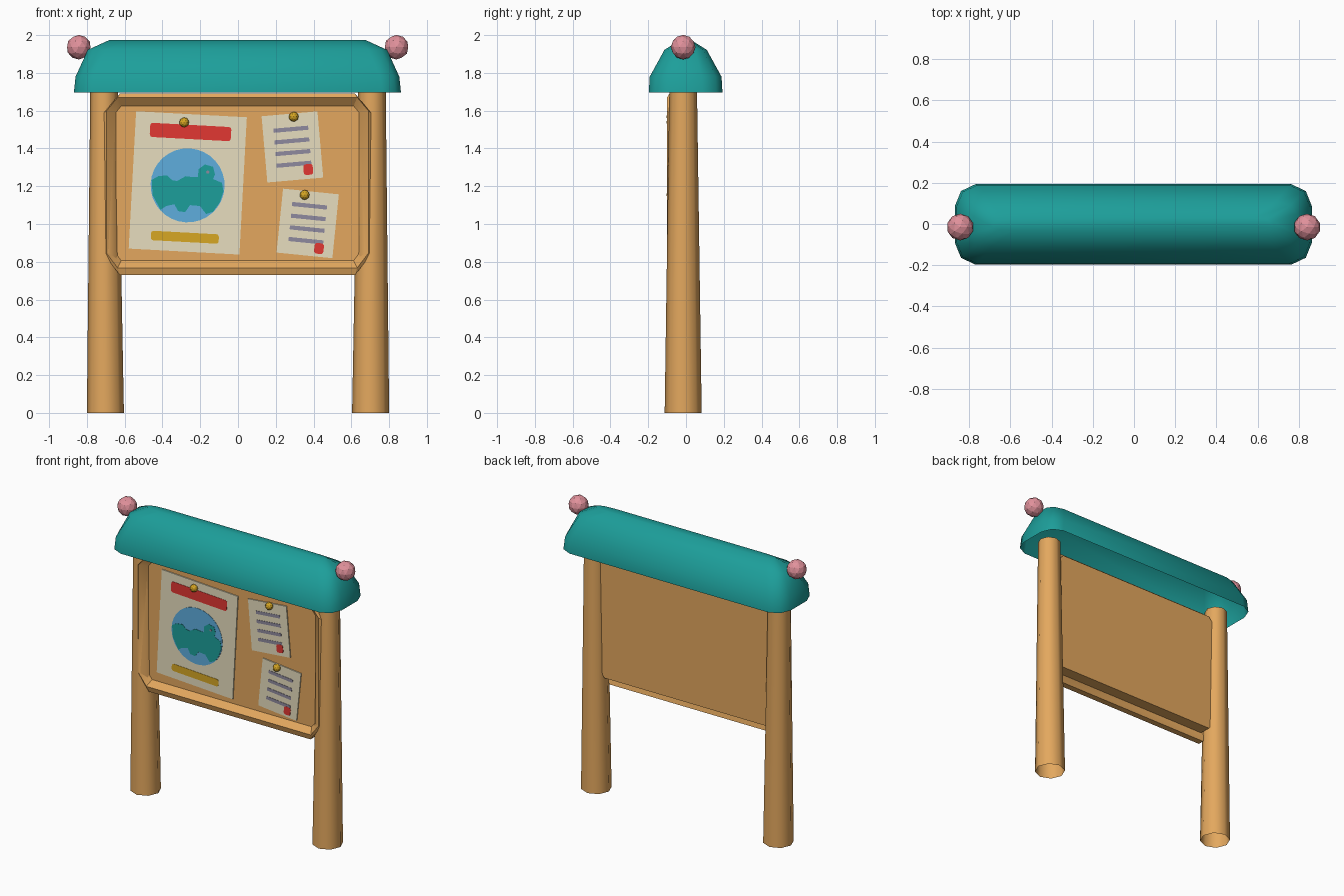
import bpy, bmesh, math
from math import radians, sin, cos, pi

if "Cube" in bpy.data.objects:
    bpy.data.objects.remove(bpy.data.objects["Cube"])


def material(name, col):
    m = bpy.data.materials.new(name)
    m.diffuse_color = (*col, 1)
    m.use_nodes = True
    m.node_tree.nodes["Principled BSDF"].inputs["Base Color"].default_value = m.diffuse_color
    return m


WOOD = material("warm wood", (0.77, 0.39, 0.112))
TEAL = material("teal", (0.012, 0.345, 0.325))
PINK = material("pink", (0.75, 0.283, 0.328))
CREAM = material("cream paper", (0.8, 0.73, 0.52))
RED = material("red", (0.76, 0.038, 0.032))
BLUE = material("sky blue", (0.112, 0.42, 0.73))
GOLD = material("gold", (0.68, 0.385, 0.017))
GREY = material("grey violet", (0.275, 0.254, 0.342))


def finish(bm, name, mat, smooth=None):
    bmesh.ops.recalc_face_normals(bm, faces=bm.faces)
    me = bpy.data.meshes.new(name)
    bm.to_mesh(me)
    bm.free()
    me.materials.append(mat)
    if smooth:
        me.shade_smooth()
        me.set_sharp_from_angle(angle=radians(smooth))
    ob = bpy.data.objects.new(name, me)
    bpy.context.collection.objects.link(ob)
    return ob


def loft(name, rings, mat, smooth=None, caps=(True, True), cyclic=False):
    """Skin a list of rings that have equal point counts."""
    bm = bmesh.new()
    vs = [[bm.verts.new(p) for p in r] for r in rings]
    n = len(vs[0])
    pairs = list(zip(vs, vs[1:])) + ([(vs[-1], vs[0])] if cyclic else [])
    for a, b in pairs:
        for i in range(n):
            j = (i + 1) % n
            bm.faces.new((a[i], a[j], b[j], b[i]))
    if not cyclic:
        if caps[0]:
            bm.faces.new(vs[0])
        if caps[1]:
            bm.faces.new(vs[-1])
    return finish(bm, name, mat, smooth)


def ball(name, loc, r, mat):
    bm = bmesh.new()
    bmesh.ops.create_icosphere(bm, subdivisions=2, radius=r)
    bmesh.ops.translate(bm, verts=bm.verts, vec=loc)
    return finish(bm, name, mat)


def circle(x, z, r, n=32):
    return [(x + r * cos(2 * pi * i / n), z + r * sin(2 * pi * i / n)) for i in range(n)]


def round_rect(x, z, w, h, r):
    pts = []
    for k, (sx, sz) in enumerate(((1, 1), (-1, 1), (-1, -1), (1, -1))):
        for i in range(4):
            a = pi / 2 * (k + i / 3)
            pts.append((x + sx * (w / 2 - r) + r * cos(a), z + sz * (h / 2 - r) + r * sin(a)))
    return pts


def plate(name, pts, mat, y0, y1, at=(0, 0), turn=0):
    """Thin sheet facing -y, drawn in local x,z, then turned and placed."""
    c, s = cos(radians(turn)), sin(radians(turn))
    p = [(at[0] + x * c - z * s, at[1] + x * s + z * c) for x, z in pts]
    return loft(name, [[(x, y, z) for x, z in p] for y in (y0, y1)], mat)


# posts: tapered open tubes, leaning very slightly outward
for side, s in (("left", -1), ("right", 1)):
    rings = []
    for z, x, r in ((0, 0.702, 0.098), (1.72, 0.709, 0.073)):
        rings.append([(s * x + r * px, -0.015 + r * py, z) for px, py in circle(0, 0, 1, 8)])
    loft(side + "_post", rings, WOOD, 60, caps=(False, True))


# roof: hollow hood lofted from rounded plan outlines
def plan(a, b, z):
    q = [(a, b * 0.45), (a - 0.03, b * 0.83), (a - 0.1, b)]
    q += [(-x, y) for x, y in reversed(q)]
    q += [(x, -y) for x, y in reversed(q)]
    return [(x - 0.003, y - 0.002, z) for x, y in q]


loft("roof", [plan(0.866, 0.195, 1.695), plan(0.857, 0.19, 1.78), plan(0.792, 0.112, 1.922),
              plan(0.68, 0.03, 1.973)], TEAL, 70, caps=(False, True))

# roof end balls
for side, x in (("left", -0.843), ("right", 0.839)):
    ball(side + "_ball", (x, -0.015, 1.936), 0.065, PINK)


# frame and thick back board: chamfered rectangles
def octo(hx, z0, z1, c, y):
    return [(x - 0.003, y, z) for x, z in (
        (hx - c, z0), (hx, z0 + 1.3 * c), (hx, z1 - 1.2 * c), (hx - c, z1),
        (c - hx, z1), (-hx, z1 - 1.2 * c), (-hx, z0 + 1.3 * c), (c - hx, z0))]


loft("frame", [octo(0.708, 0.73, 1.69, 0.085, -0.045), octo(0.708, 0.73, 1.69, 0.085, -0.088),
               octo(0.694, 0.768, 1.67, 0.06, -0.1), octo(0.643, 0.806, 1.625, 0.028, -0.063)],
     WOOD, 30, cyclic=True)
loft("back_board", [octo(0.65, 0.8, 1.64, 0.03, 0.018), octo(0.65, 0.8, 1.64, 0.03, -0.062)], WOOD)

# poster with banner, globe and footer bar
P = dict(at=(-0.266, 1.2175), turn=-3.1)
LAND = [(-.19, .03), (-.155, .05), (-.11, .055), (-.08, .028), (-.055, .025), (-.01, .05),
        (.03, .045), (.055, .045), (.058, .087), (.092, .112), (.135, .10), (.145, .06),
        (.135, .035), (.182, .015), (.19, -.03), (.17, -.09), (.135, -.138), (.098, -.15),
        (.066, -.108), (.013, -.103), (-.013, -.14), (-.05, -.135), (-.07, -.098),
        (-.113, -.108), (-.143, -.128), (-.185, -.05)]
plate("poster", round_rect(0, 0, 0.587, 0.728, 0.002), CREAM, -0.062, -0.069, **P)
plate("poster_banner", round_rect(0, 0.27, 0.43, 0.075, 0.015), RED, -0.069, -0.071, **P)
plate("poster_footer", round_rect(0, -0.288, 0.36, 0.05, 0.014), GOLD, -0.069, -0.071, **P)
plate("poster_circle", circle(0, -0.013, 0.196), BLUE, -0.069, -0.071, **P)
plate("poster_shape", LAND, TEAL, -0.071, -0.073, at=(-0.267, 1.203))
plate("poster_dot", circle(0, 0, 0.009, 8), GREY, -0.073, -0.0745, at=(-0.16, 1.275))

# two notes with ruled lines and a red seal
for name, at, turn, w, h in (("upper_note", (0.288, 1.408), 5, 0.297, 0.352),
                             ("lower_note", (0.369, 1.003), -5.8, 0.297, 0.34)):
    N = dict(at=at, turn=turn)
    plate(name, round_rect(0, 0, w, h, 0.002), CREAM, -0.062, -0.069, **N)
    for i in range(4):
        plate(f"{name}_line_{i + 1}", round_rect(0, 0.094 - 0.062 * i, 0.185, 0.022, 0.003),
              GREY, -0.069, -0.071, **N)
    plate(name + "_seal", round_rect(0.073, -0.126, 0.05, 0.057, 0.014), RED, -0.069, -0.0725, **N)

# pins
for name, x, z in (("poster_pin", -0.285, 1.538), ("upper_pin", 0.295, 1.568), ("lower_pin", 0.353, 1.154)):
    ball(name, (x, -0.078, z), 0.026, GOLD)
